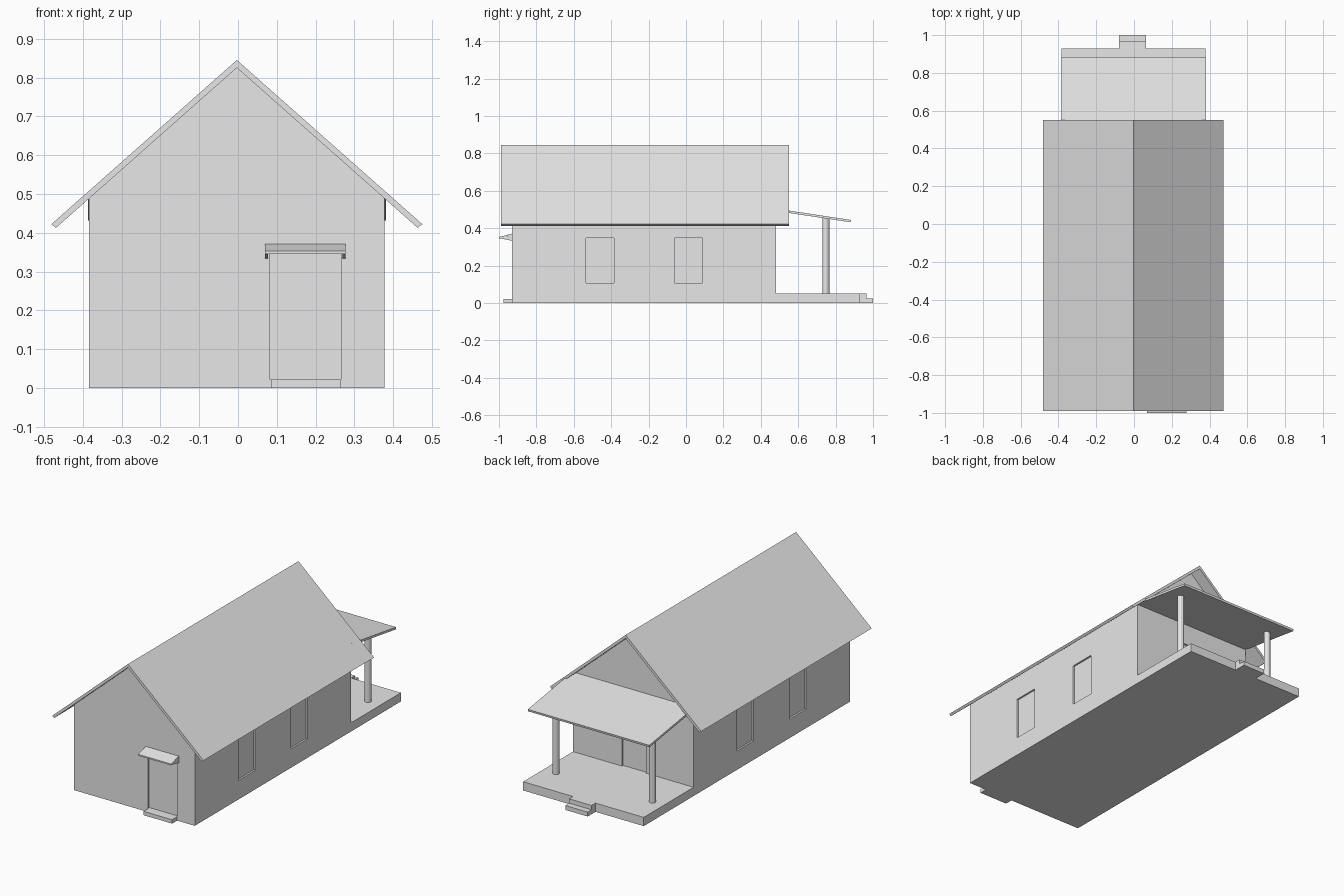
import bpy
import bmesh
from mathutils import Vector

cube = bpy.data.objects.get("Cube")
if cube:
    bpy.data.objects.remove(cube, do_unlink=True)

grey = bpy.data.materials.new("plain_grey")
grey.use_nodes = True
COLOUR = (0.8, 0.8, 0.8, 1)
grey.diffuse_color = COLOUR
grey.node_tree.nodes["Principled BSDF"].inputs["Base Color"].default_value = COLOUR


def finish(name, bm):
    bmesh.ops.recalc_face_normals(bm, faces=bm.faces)
    mesh = bpy.data.meshes.new(name)
    bm.to_mesh(mesh)
    bm.free()
    mesh.materials.append(grey)
    obj = bpy.data.objects.new(name, mesh)
    bpy.context.collection.objects.link(obj)
    return obj


def prism(name, profile, start, end, axis):
    """Extrude a profile along x (y,z points) or along y (x,z points)."""
    bm = bmesh.new()
    if axis == "x":
        points = [Vector((start, a, b)) for a, b in profile]
        shift = Vector((end - start, 0, 0))
    else:
        points = [Vector((a, start, b)) for a, b in profile]
        shift = Vector((0, end - start, 0))
    face = bm.faces.new([bm.verts.new(p) for p in points])
    out = bmesh.ops.extrude_face_region(bm, geom=[face])
    moved = [v for v in out["geom"] if isinstance(v, bmesh.types.BMVert)]
    bmesh.ops.translate(bm, verts=moved, vec=shift)
    return finish(name, bm)


def box(name, x, y, z):
    profile = [(x[0], z[0]), (x[1], z[0]), (x[1], z[1]), (x[0], z[1])]
    return prism(name, profile, y[0], y[1], "y")


def carve(target, x, y, z):
    """Cut a shallow box-shaped recess and discard the cutter."""
    cutter = box("recess_cutter", x, y, z)
    cutter.hide_render = True
    mod = target.modifiers.new("recess", "BOOLEAN")
    mod.operation = "DIFFERENCE"
    mod.solver = "EXACT"
    mod.object = cutter
    bpy.context.view_layer.objects.active = target
    bpy.ops.object.modifier_apply(modifier=mod.name)
    bpy.data.objects.remove(cutter, do_unlink=True)


MID = -0.003            # ridge line
HALF = 0.381            # half width of the walls
FRONT, BACK = -0.93, 0.48
SLOPE = 0.885
RIDGE, UNDER = 0.845, 0.825
LEFT, RIGHT = MID + HALF, MID - HALF
DEPTH = 0.01

# Walls with gables
eave = UNDER - SLOPE * HALF
walls = prism("house_walls", [(RIGHT, 0), (LEFT, 0), (LEFT, eave), (MID, UNDER),
                              (RIGHT, eave)], FRONT, BACK, "y")

# Recessed front door, back door and side windows
carve(walls, (0.083, 0.266), (FRONT - 0.1, FRONT + DEPTH), (0.022, 0.347))
carve(walls, (-0.083, 0.068), (BACK - DEPTH, BACK + 0.1), (0.05, 0.37))
for y in (-0.535, -0.062):
    for wall, side in ((LEFT, 1), (RIGHT, -1)):
        xs = sorted((wall - side * DEPTH, wall + side * 0.1))
        carve(walls, xs, (y, y + 0.15), (0.108, 0.348))

# Main roof, a folded slab with square-cut eaves
tip, cut = 0.478, 0.466
prism("main_roof", [(MID - tip, RIDGE - SLOPE * tip), (MID, RIDGE),
                    (MID + tip, RIDGE - SLOPE * tip), (MID + cut, UNDER - SLOPE * cut),
                    (MID, UNDER), (MID - cut, UNDER - SLOPE * cut)], -0.99, 0.55, "y")

# Back porch: floor, steps, roof and columns
box("porch_floor", (RIGHT, LEFT), (BACK, 0.93), (0, 0.05))
prism("porch_steps", [(0.93, 0), (1, 0), (1, 0.025), (0.965, 0.025),
                      (0.965, 0.05), (0.93, 0.05)], -0.079, 0.063, "x")
prism("porch_roof", [(BACK, 0.505), (0.882, 0.444), (0.88, 0.432), (BACK, 0.492)],
      -0.386, 0.382, "x")
for side, x in (("left", 0.298), ("right", -0.312)):
    bm = bmesh.new()
    bmesh.ops.create_cone(bm, cap_ends=True, segments=12, radius1=0.018,
                          radius2=0.018, depth=0.405)
    bmesh.ops.translate(bm, verts=bm.verts, vec=(x, 0.748, 0.2525))
    finish(side + "_porch_column", bm)

# Front step, door canopy and its brackets
box("front_step", (0.085, 0.266), (-0.975, FRONT), (0, 0.022))
prism("door_canopy", [(FRONT, 0.371), (-1, 0.353), (-1, 0.345), (FRONT, 0.363)],
      0.069, 0.277, "x")
for side, x in (("right", 0.069), ("left", 0.269)):
    prism(side + "_canopy_bracket", [(FRONT, 0.363), (-0.995, 0.346), (FRONT, 0.333)],
          x, x + 0.008, "x")
